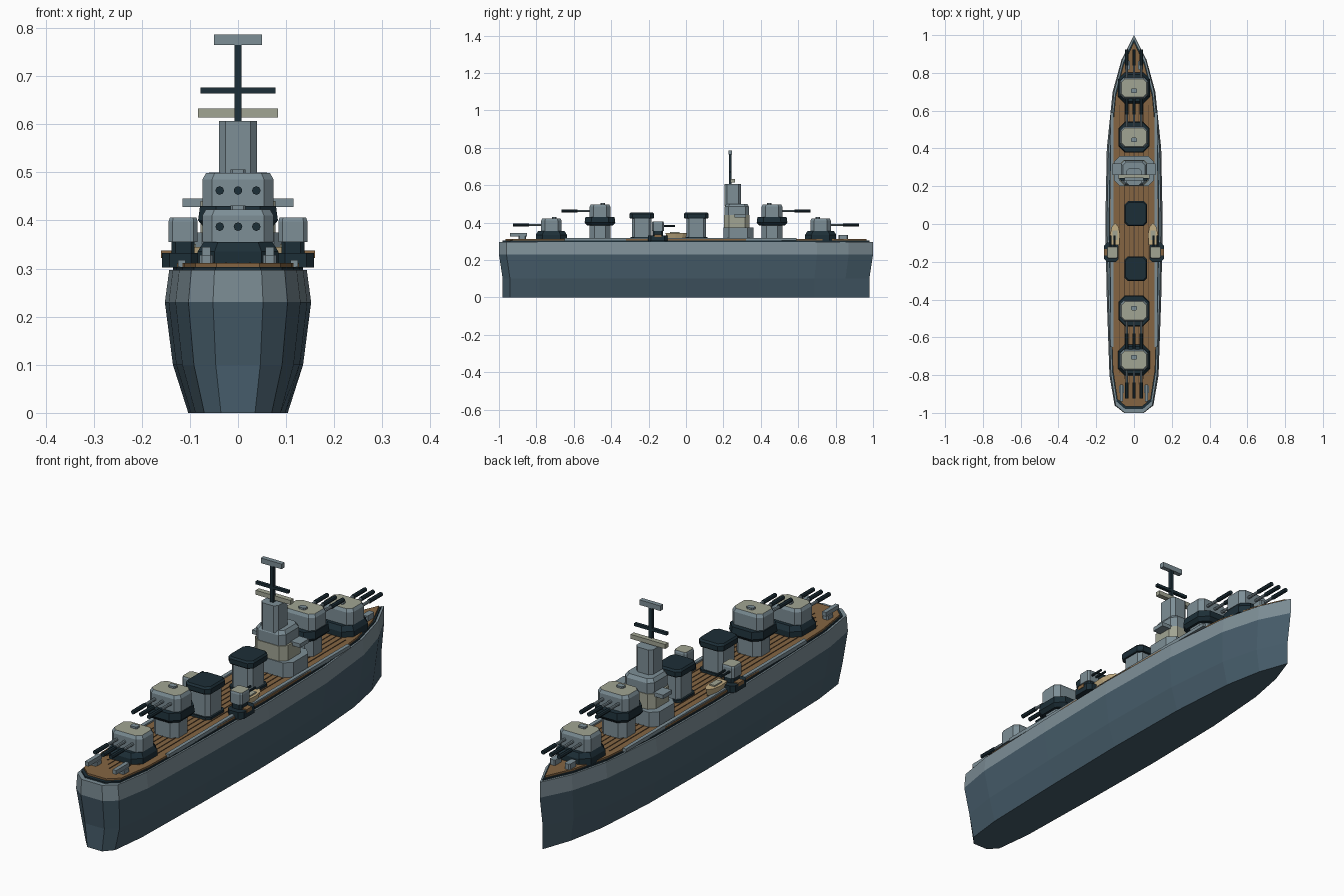
import bpy, bmesh, math
from mathutils import Matrix

cube = bpy.data.objects.get("Cube")
if cube:
    bpy.data.objects.remove(cube)


def material(name, rgb):
    m = bpy.data.materials.new(name)
    m.use_nodes = True
    lin = [(c / 255) ** 2.2 for c in rgb] + [1]
    m.diffuse_color = lin
    m.node_tree.nodes["Principled BSDF"].inputs["Base Color"].default_value = lin
    return m


GREY = material("naval grey", (124, 141, 149))
STEEL = material("hull blue grey", (72, 93, 106))
DARK = material("dark slate", (34, 50, 58))
WOOD = material("deck wood", (132, 101, 68))
SEAM = material("dark wood", (84, 66, 48))
KHAKI = material("pale khaki", (160, 163, 146))
TAN = material("boat tan", (196, 174, 132))


def finish(bm, name, mats):
    bmesh.ops.recalc_face_normals(bm, faces=bm.faces)
    mesh = bpy.data.meshes.new(name)
    bm.to_mesh(mesh)
    bm.free()
    for m in mats:
        mesh.materials.append(m)
    obj = bpy.data.objects.new(name, mesh)
    bpy.context.collection.objects.link(obj)
    return obj


def loft(name, outline, levels, mat, top=None, at=(0, 0)):
    """Stack scaled copies of an outline; each level is (z, x scale, y scale)."""
    bm = bmesh.new()
    rings = [[bm.verts.new((at[0] + x * sx, at[1] + y * sy, z)) for x, y in outline]
             for z, sx, sy in levels]
    n = len(outline)
    for a, b in zip(rings, rings[1:]):
        for i in range(n):
            bm.faces.new((a[i], a[(i + 1) % n], b[(i + 1) % n], b[i]))
    bm.faces.new(rings[0])
    bm.faces.new(rings[-1]).material_index = 1 if top else 0
    return finish(bm, name, [mat, top] if top else [mat])


def chamfered(w, d, c):
    """Rectangle of half sizes w and d with cut corners."""
    return [(w, c - d), (w, d - c), (w - c, d), (c - w, d),
            (-w, d - c), (-w, c - d), (c - w, -d), (w - c, -d)]


def block(name, w, d, z0, z1, mat, at=(0, 0), c=0.0, top=None):
    pts = chamfered(w, d, c) if c else [(w, -d), (w, d), (-w, d), (-w, -d)]
    return loft(name, pts, [(z0, 1, 1), (z1, 1, 1)], mat, top, at)


def rod(name, r, y0, y1, x, z, mat):
    bm = bmesh.new()
    place = Matrix.Translation((x, (y0 + y1) / 2, z)) @ Matrix.Rotation(math.pi / 2, 4, 'X')
    bmesh.ops.create_cone(bm, cap_ends=True, segments=8, radius1=r, radius2=r,
                          depth=abs(y1 - y0), matrix=place)
    return finish(bm, name, [mat])


# Hull: half outline from stern to bow, mirrored to the other side
half = [(0.052, -1), (0.103, -0.96), (0.13, -0.8), (0.144, -0.4), (0.152, 0),
        (0.144, 0.4), (0.113, 0.7), (0.066, 0.87)]
plan = half + [(0, 1)] + [(-x, y) for x, y in reversed(half)]
hull = loft("hull", plan, [(0, 0.68, 0.98), (0.1, 0.89, 0.98), (0.23, 1, 1), (0.297, 0.94, 1)],
            STEEL, GREY)
for f in hull.data.polygons:
    f.material_index = 1 if f.center.z > 0.24 else 0

# Deck edge, planking and plank seams
loft("deck_edge", plan, [(0.297, 0.89, 0.98), (0.303, 0.89, 0.98)], DARK)
loft("wood_deck", plan, [(0.303, 0.86, 0.965), (0.311, 0.86, 0.965)], WOOD)
for i in range(-3, 4):
    block("plank_seam", 0.002, 0.8 - 0.03 * abs(i), 0.311, 0.313, SEAM, (i * 0.025, -0.08))


# Main turrets
def turret(name, y, way, raised):
    z = 0.43 if raised else 0.355
    if raised:
        block(name + "_barbette", 0.06, 0.055, 0.305, 0.39, GREY, (0, y), 0.025)
        loft(name + "_ring", chamfered(0.083, 0.082, 0.035),
             [(0.385, 0.85, 0.85), (0.4, 1, 1), (z, 0.95, 0.95)], DARK, at=(0, y))
    else:
        loft(name + "_ring", chamfered(0.084, 0.083, 0.035),
             [(0.305, 1, 1), (0.335, 1, 1), (z, 0.85, 0.85)], DARK, at=(0, y))
    loft(name + "_house", chamfered(0.074, 0.055, 0.02),
         [(z, 1, 1), (z + 0.055, 1, 1), (z + 0.068, 0.9, 0.88)], GREY, KHAKI, (0, y))
    block(name + "_hatch", 0.016, 0.012, z + 0.068, z + 0.076, GREY, (0, y - way * 0.015), 0.005)
    for x in (-0.038, 0, 0.038):
        rod(name + "_barrel", 0.0065, y + way * 0.05, y + way * 0.13, x, z + 0.032, GREY)
        rod(name + "_muzzle", 0.009, y + way * 0.12, y + way * 0.205, x, z + 0.032, DARK)


turret("bow_low_turret", 0.72, 1, False)
turret("bow_high_turret", 0.46, 1, True)
turret("stern_high_turret", -0.46, -1, True)
turret("stern_low_turret", -0.72, -1, False)

# Funnels
for name, y in (("forward_funnel", 0.055), ("aft_funnel", -0.237)):
    block(name + "_foot", 0.058, 0.06, 0.305, 0.322, DARK, (0.01, y), 0.015)
    block(name, 0.05, 0.053, 0.305, 0.432, GREY, (0.01, y), 0.015)
    loft(name + "_cap", chamfered(0.06, 0.066, 0.018),
         [(0.422, 0.95, 0.95), (0.428, 1, 1), (0.446, 1, 1), (0.454, 0.9, 0.9)],
         DARK, at=(0.01, y))

# Bridge tower
block("bridge_base", 0.105, 0.08, 0.305, 0.375, GREY, (0, 0.28), 0.03)
block("bridge_middle", 0.078, 0.068, 0.375, 0.44, KHAKI, (0, 0.272), 0.025)
loft("bridge_upper", chamfered(0.07, 0.065, 0.02),
     [(0.44, 1, 1), (0.485, 1, 1), (0.5, 0.85, 0.85)], GREY, at=(0, 0.272))
block("bridge_tower", 0.04, 0.045, 0.49, 0.607, GREY, (0, 0.25), 0.014)
block("bridge_wing", 0.115, 0.03, 0.428, 0.445, GREY, (0, 0.29))
block("rangefinder", 0.083, 0.011, 0.614, 0.633, KHAKI, (0, 0.25))
block("mast", 0.0075, 0.0075, 0.6, 0.768, DARK, (0, 0.237))
block("yardarm", 0.078, 0.007, 0.664, 0.676, DARK, (0, 0.237))
block("radar", 0.05, 0.01, 0.764, 0.786, GREY, (0, 0.237))

# Fittings on both sides
for side, s in (("left", 1), ("right", -1)):
    block(side + "_walkway", 0.008, 0.62, 0.303, 0.318, GREY, (s * 0.117, -0.03))

    # Secondary mount on its sponson
    block(side + "_sponson", 0.038, 0.052, 0.302, 0.332, DARK, (s * 0.12, -0.15), 0.016)
    block(side + "_mount", 0.024, 0.028, 0.33, 0.357, DARK, (s * 0.114, -0.15), 0.008)
    loft(side + "_mount_house", chamfered(0.03, 0.032, 0.008),
         [(0.355, 1, 1), (0.398, 1, 1), (0.406, 0.92, 0.92)], GREY, KHAKI, (s * 0.114, -0.15))
    block(side + "_sponson_step", 0.012, 0.018, 0.322, 0.337, WOOD, (s * 0.148, -0.15))
    for x in (0.103, 0.125):
        rod(side + "_mount_barrel", 0.005, -0.13, -0.06, s * x, 0.382, DARK)

    # Ship's boat
    keel = [(0.022, -0.055), (0.026, 0), (0.018, 0.04), (0, 0.062),
            (-0.018, 0.04), (-0.026, 0), (-0.022, -0.055)]
    loft(side + "_boat", keel, [(0.315, 0.6, 0.85), (0.345, 1, 1)], TAN, at=(s * 0.1, -0.055))
    block(side + "_boat_cover", 0.013, 0.025, 0.345, 0.351, KHAKI, (s * 0.1, -0.06))

    # Light guns at the stern and capstans at the bow
    block(side + "_stern_gun_base", 0.014, 0.02, 0.309, 0.328, GREY, (s * 0.066, -0.875), 0.005)
    block(side + "_stern_gun", 0.009, 0.045, 0.327, 0.345, GREY, (s * 0.066, -0.895))
    block(side + "_bow_locker", 0.013, 0.025, 0.309, 0.335, GREY, (s * 0.035, 0.84), 0.005)
